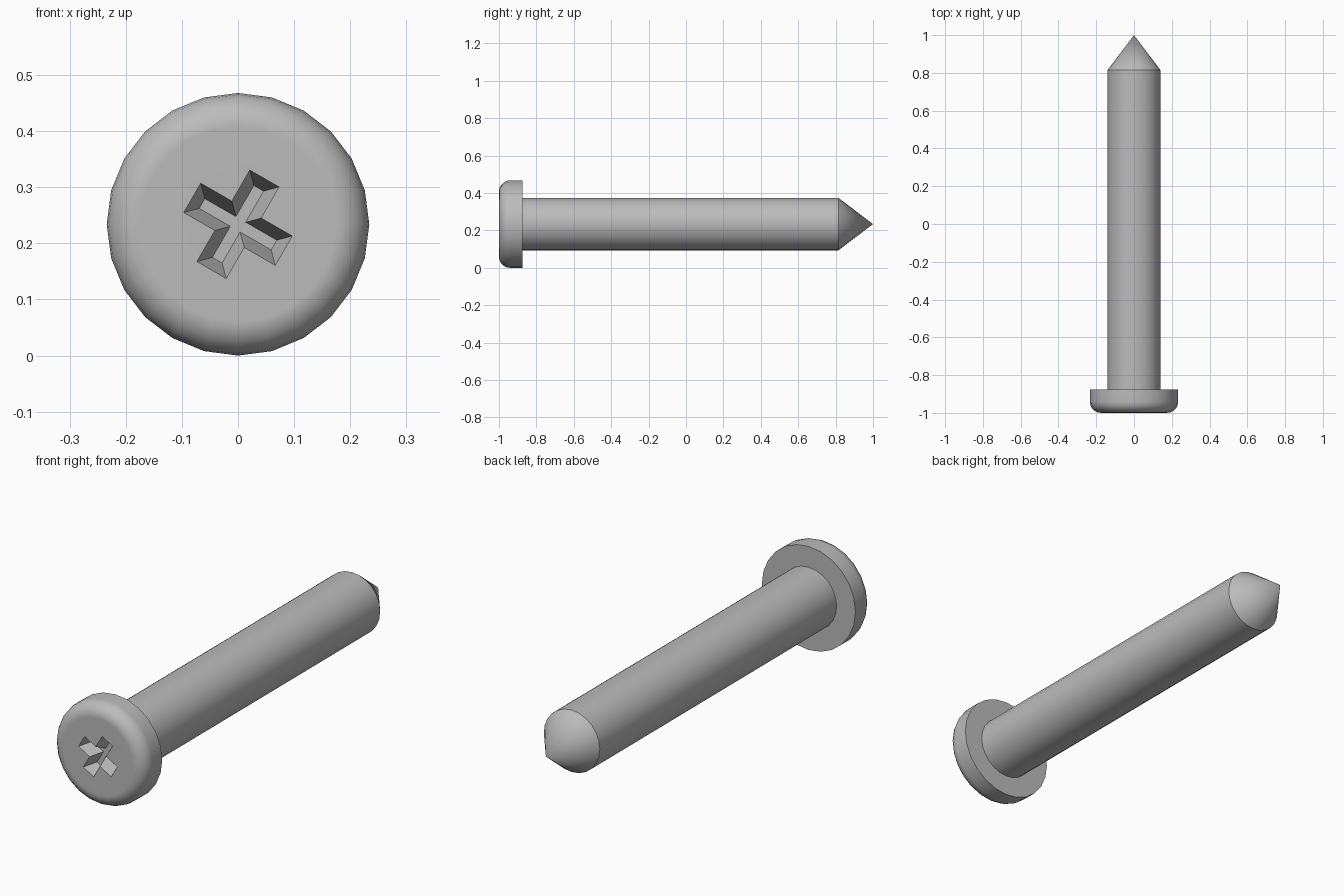
import bpy, bmesh, math
from mathutils import Matrix, Vector

if "Cube" in bpy.data.objects:
    bpy.data.objects.remove(bpy.data.objects["Cube"])

SIDES = 24
HEAD_R, SHAFT_R, FILLET = 0.234, 0.14, 0.06
HEAD_FRONT, HEAD_BACK = -1.0, -0.875
SHAFT_END, TIP = 0.815, 1.0

steel = bpy.data.materials.new("grey steel")
steel.use_nodes = True
colour = (0.5, 0.5, 0.5, 1)
steel.diffuse_color = colour
steel.node_tree.nodes["Principled BSDF"].inputs["Base Color"].default_value = colour


def make_object(name, bm):
    bmesh.ops.recalc_face_normals(bm, faces=bm.faces)
    mesh = bpy.data.meshes.new(name)
    bm.to_mesh(mesh)
    bm.free()
    mesh.materials.append(steel)
    obj = bpy.data.objects.new(name, mesh)
    bpy.context.collection.objects.link(obj)
    return obj


def bridge(bm, a, b):
    n = len(a)
    for i in range(n):
        bm.faces.new((a[i], a[(i + 1) % n], b[(i + 1) % n], b[i]))


def lathe(name, profile):
    """Turn (radius, y) points about the screw axis; radius 0 makes a point."""
    bm = bmesh.new()
    rings = []
    for r, y in profile:
        if r == 0:
            rings.append([bm.verts.new((0, y, HEAD_R))])
            continue
        angles = [math.tau * i / SIDES for i in range(SIDES)]
        rings.append([bm.verts.new((r * math.sin(a), y, HEAD_R + r * math.cos(a)))
                      for a in angles])
    for a, b in zip(rings, rings[1:]):
        if len(b) == 1:
            for i in range(SIDES):
                bm.faces.new((a[i], a[(i + 1) % SIDES], b[0]))
        else:
            bridge(bm, a, b)
    for ring in (rings[0], rings[-1]):
        if len(ring) > 1:
            bm.faces.new(ring)
    return make_object(name, bm)


def cross_ring(bm, length, half, y):
    """Twelve-cornered cross, turned 30 degrees about the screw axis."""
    verts = []
    for arm in range(4):
        turn = Matrix.Rotation(math.radians(30 + 90 * arm), 3, 'Y')
        for x, z in ((length, -half), (length, half), (half, half)):
            p = turn @ Vector((x, 0, z))
            # quarter turns run from +z to +x, so step the arms backwards
            verts.append((p.x, y, p.z + HEAD_R))
    # order corners around the axis
    verts.sort(key=lambda v: math.atan2(v[2] - HEAD_R, v[0]))
    return [bm.verts.new(v) for v in verts]


def smooth(obj):
    bpy.ops.object.select_all(action='DESELECT')
    obj.select_set(True)
    bpy.context.view_layer.objects.active = obj
    bpy.ops.object.shade_smooth_by_angle(angle=math.radians(30))
    weighted = obj.modifiers.new("even shading", 'WEIGHTED_NORMAL')
    weighted.keep_sharp = True


# Rounded head
head_profile = [(HEAD_R, HEAD_BACK)]
for step in range(6):
    a = math.pi / 2 * step / 5
    head_profile.append((HEAD_R - FILLET + FILLET * math.cos(a),
                         HEAD_FRONT + FILLET - FILLET * math.sin(a)))
head = lathe("screw_head", head_profile)

# Tapered cross recess cut into the head
bm = bmesh.new()
outer = cross_ring(bm, 0.101, 0.037, HEAD_FRONT - 0.02)
inner = cross_ring(bm, 0.074, 0.01, HEAD_FRONT + 0.06)
bridge(bm, outer, inner)
bm.faces.new(outer)
bm.faces.new(inner)
cutter = make_object("recess_cutter", bm)
cutter.hide_render = True
cut = head.modifiers.new("cross recess", 'BOOLEAN')
cut.operation, cut.object, cut.solver = 'DIFFERENCE', cutter, 'EXACT'
bpy.context.view_layer.objects.active = head
bpy.ops.object.modifier_apply(modifier=cut.name)
bpy.data.objects.remove(cutter)
smooth(head)

# Shaft with pointed tip
shaft = lathe("shaft", [(SHAFT_R, HEAD_BACK - 0.02), (SHAFT_R, SHAFT_END), (0, TIP)])
smooth(shaft)
